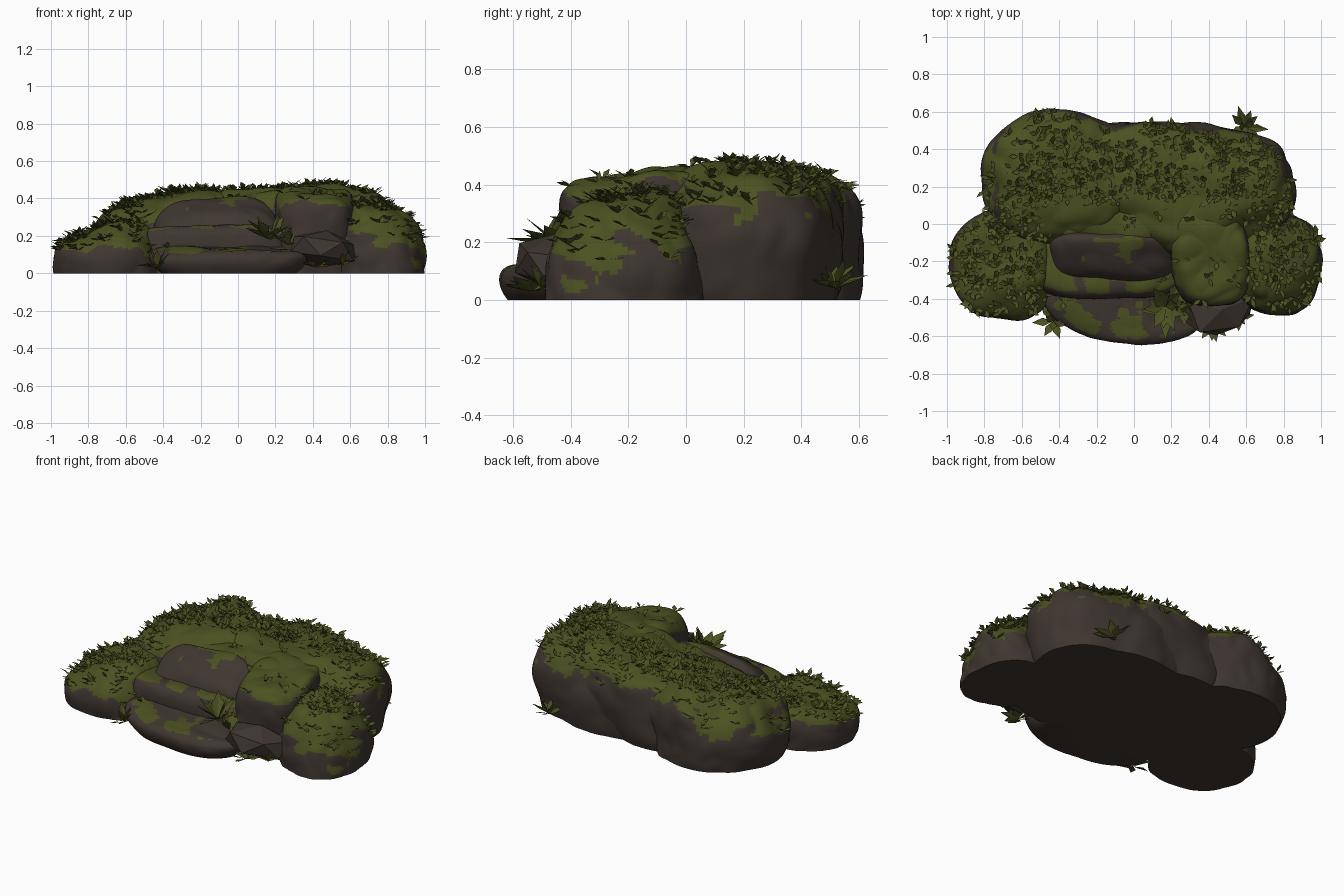
import bpy, bmesh, math, random
from mathutils import Matrix, Vector, noise
from mathutils.bvhtree import BVHTree

random.seed(11)
if "Cube" in bpy.data.objects:
    bpy.data.objects.remove(bpy.data.objects["Cube"])

UP = Vector((0, 0, 1))


def material(name, red, green, blue):
    mat = bpy.data.materials.new(name)
    mat.use_nodes = True
    mat.diffuse_color = (red, green, blue, 1)
    shader = mat.node_tree.nodes["Principled BSDF"]
    shader.inputs["Base Color"].default_value = (red, green, blue, 1)
    shader.inputs["Roughness"].default_value = 0.9
    return mat


ROCK = material("brown rock", 0.049, 0.037, 0.03)
MOSS = material("moss green", 0.072, 0.082, 0.015)
LEAF = material("leaf green", 0.074, 0.083, 0.015)


def make_object(name, bm, *materials):
    mesh = bpy.data.meshes.new(name)
    bm.to_mesh(mesh)
    bm.free()
    for mat in materials:
        mesh.materials.append(mat)
    thing = bpy.data.objects.new(name, mesh)
    bpy.context.collection.objects.link(thing)
    return thing


def signed_power(value, exponent):
    return math.copysign(abs(value) ** exponent, value)


def boulder(name, x, y, wide, deep, height, lean=(0, 0), turn=0, moss=0.4,
            square=0.9, shoulder=0.55, tuck=0.05, lump=0.04):
    """Rounded block lofted from a squarish ground outline up to a leaning top."""
    sides, rings = 128, 34
    middle = Vector((x, y, 0))
    spin = Matrix.Rotation(math.radians(turn), 3, "Z")
    drift = Vector((x, y, height)) * 40
    bm = bmesh.new()

    def place(angle, spread, rise):
        out = spin @ Vector((wide * signed_power(math.cos(angle), square),
                             deep * signed_power(math.sin(angle), square), 0))
        flat = out * spread
        top = height + lean[0] * flat.x + lean[1] * flat.y
        point = middle + flat + UP * top * rise
        bump = noise.noise(point * 4 + drift) + abs(noise.noise(point * 7 + drift)) / 2
        push = out.normalized() * min(1, spread * 2) + UP * rise
        return bm.verts.new(point + push * bump * lump)

    rows = []
    for ring in range(rings):
        t = ring / rings
        climb = math.pi / 2 * t * t * (3 - 2 * t)
        rise = math.sin(climb) ** shoulder
        spread = math.cos(climb) ** shoulder * (1 - tuck * (1 - rise) ** 3)
        rows.append([place(math.tau * i / sides, spread, rise) for i in range(sides)])
    tip = place(0, 0, 1)
    for low, high in zip(rows, rows[1:]):
        for i in range(sides):
            bm.faces.new((low[i - 1], low[i], high[i], high[i - 1]))
    for i in range(sides):
        bm.faces.new((rows[-1][i - 1], rows[-1][i], tip))
    bm.faces.new(rows[0])
    bmesh.ops.recalc_face_normals(bm, faces=bm.faces)
    # moss lies where the surface looks upward, with a ragged edge
    for face in bm.faces:
        spot = face.calc_center_median()
        ragged = noise.noise(spot * 6 + drift) * 0.35 + noise.noise(spot * 16) * 0.16
        face.material_index = int(face.normal.z + ragged > moss)
    rock = make_object(name, bm, ROCK, MOSS)
    bpy.ops.object.select_all(action="DESELECT")
    rock.select_set(True)
    bpy.context.view_layer.objects.active = rock
    bpy.ops.object.shade_smooth_by_angle(angle=math.radians(40))
    return rock


# large mossy masses, then the bare steps between them
rocks = [
    boulder("back_left_boulder", -.4, .25, .42, .38, .41, lean=(.17, 0), tuck=.13),
    boulder("back_right_boulder", .31, .19, .56, .36, .46, tuck=.12),
    boulder("center_boulder", .0, .19, .5, .36, .42, lean=(.06, .03), square=.7,
            shoulder=.45, tuck=.1),
    boulder("left_boulder", -.7, -.22, .29, .3, .25, lean=(.16, .1)),
    boulder("right_boulder", .76, -.22, .23, .25, .35, lean=(-.25, .1), moss=.25,
            shoulder=.6, tuck=-.04),
    boulder("front_block", .41, -.13, .21, .31, .445, lean=(.03, .08), turn=8,
            square=.65, shoulder=.36),
    boulder("cliff_block", -.11, -.17, .35, .14, .36, lean=(.06, .5), moss=1.1,
            square=.5, shoulder=.42, lump=.02),
    boulder("middle_step", -.13, -.2, .42, .2, .25, moss=.9, square=.55,
            shoulder=.35, lump=.025),
    boulder("lower_step", -.05, -.42, .42, .22, .14, lean=(0, .12), turn=-6, moss=1,
            square=.8, shoulder=.35, tuck=.15, lump=.025),
]

# pointed stone wedged under the front block
bm = bmesh.new()
bmesh.ops.create_icosphere(bm, subdivisions=1, radius=1)
shape = Matrix.Rotation(.35, 4, "Z") @ Matrix.Rotation(.15, 4, "Y")
bm.transform(Matrix.Translation((.46, -.46, .13)) @ shape @ Matrix.Diagonal((.21, .14, .1, 1)))
make_object("wedged_stone", bm, ROCK)


def leaf(bm, base, direction, length, width):
    """Folded pointed leaf with a slightly drooping tip."""
    side = direction.cross(UP).normalized() * width - UP * width * 0.3
    middle = base + direction * length / 2
    tip = base + direction * length - UP * length * 0.1
    root, left, end, right = (bm.verts.new(p) for p in (base, middle + side, tip, middle - side))
    bm.faces.new((root, left, end))
    bm.faces.new((root, end, right))


def heading(angle, lift):
    return Vector((math.cos(angle) * math.cos(lift), math.sin(angle) * math.cos(lift),
                   math.sin(lift)))


# leafy tufts scattered over the uppermost mossy surfaces
trees = []
for rock in rocks:
    corners = [v.co for v in rock.data.vertices]
    faces = [p.vertices for p in rock.data.polygons]
    trees.append((BVHTree.FromPolygons(corners, faces), rock.data.polygons))


def top_hit(x, y):
    best = None
    for tree, polygons in trees:
        point, normal, index, _ = tree.ray_cast(Vector((x, y, 2)), -UP)
        if point and (best is None or point.z > best[0].z):
            best = point, normal, polygons[index].material_index
    return best


bm = bmesh.new()
for _ in range(1000):
    x, y = random.uniform(-1, 1), random.uniform(-.5, .6)
    hit = top_hit(x, y)
    sparse = -.5 < x < .6 and y < .12 and random.random() < .9
    if not hit or hit[2] == 0 or sparse:
        continue
    point, normal, _ = hit
    start = random.uniform(0, math.tau)
    for k in range(3):
        way = heading(start + k * 2 + random.random(), random.uniform(0, .7))
        leaf(bm, point - normal * .005, (way + normal * .3).normalized(),
             random.uniform(.035, .07), random.uniform(.009, .016))
make_object("moss_tufts", bm, LEAF)


# broad-leaved plants growing from the cracks
def plant(name, x, y, z, size, leaves=12, steepest=1.3):
    bm = bmesh.new()
    for k in range(leaves):
        way = heading(k * 2.4 + random.uniform(-.3, .3), random.uniform(.2, steepest))
        leaf(bm, Vector((x, y, z)), way, size * random.uniform(.7, 1.1), size * .17)
    make_object(name, bm, LEAF)


plant("front_left_plant", -.43, -.52, .03, .13)
plant("ledge_plant", .17, -.44, .18, .18, leaves=16)
plant("small_ledge_plant", .27, -.47, .15, .12)
plant("front_right_plant", .42, -.53, .03, .14, steepest=.8)
plant("right_boulder_plant", .56, -.5, .04, .1)
plant("back_plant", .59, .52, .04, .13)
